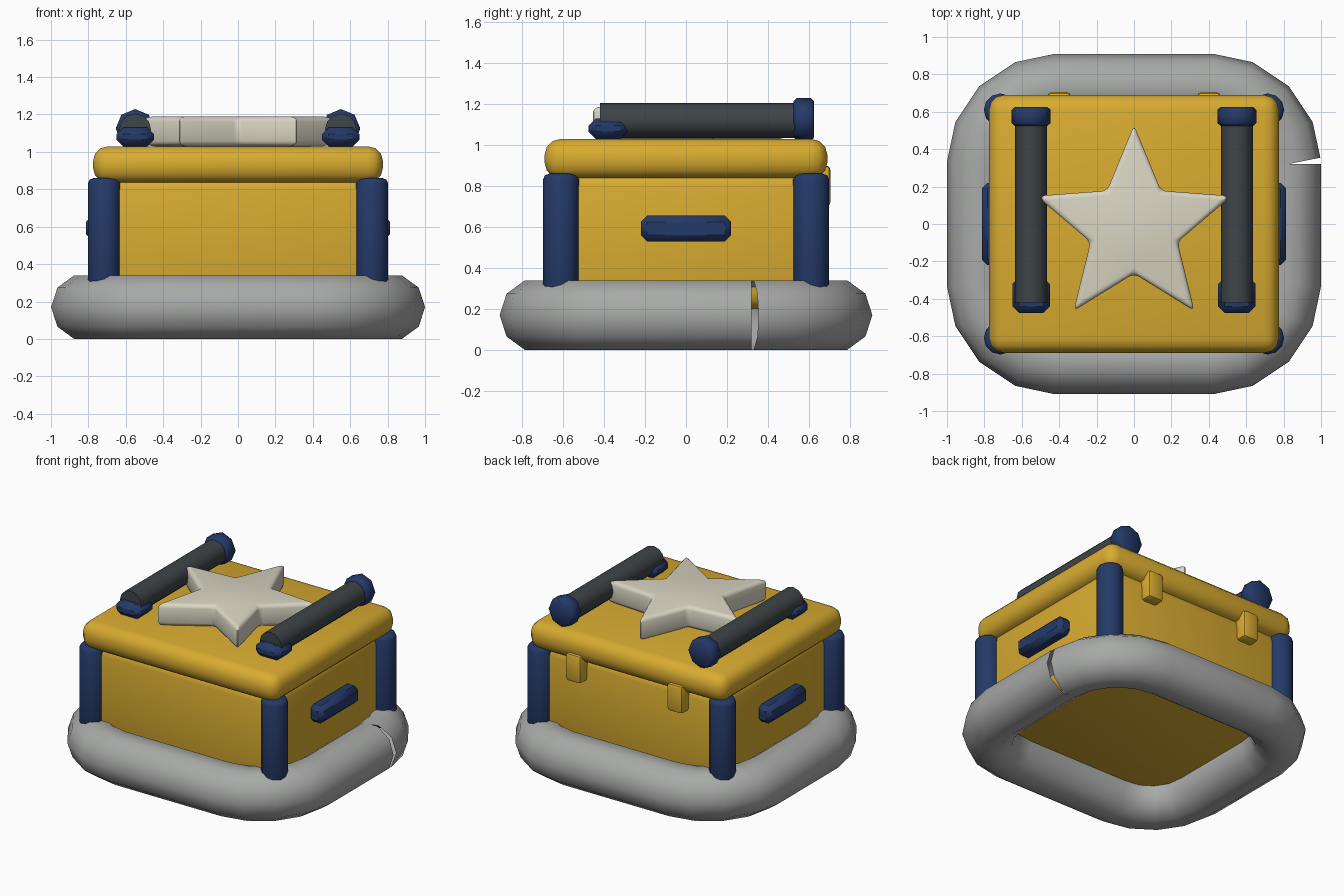
import bpy, bmesh, math
from mathutils import Vector, Matrix

if "Cube" in bpy.data.objects:
    bpy.data.objects.remove(bpy.data.objects["Cube"])


def material(name, rgb):
    m = bpy.data.materials.new(name)
    m.diffuse_color = (*rgb, 1)
    m.use_nodes = True
    m.node_tree.nodes["Principled BSDF"].inputs["Base Color"].default_value = m.diffuse_color
    return m


GOLD = material("gold", (0.69, 0.41, 0.03))
GREY = material("float grey", (0.39, 0.40, 0.39))
NAVY = material("navy", (0.018, 0.042, 0.14))
DARK = material("charcoal", (0.048, 0.058, 0.065))
CREAM = material("cream", (0.70, 0.67, 0.55))


def finish(name, bm, mat, bevel=0, segments=2, angle=50, smooth=40):
    bmesh.ops.recalc_face_normals(bm, faces=bm.faces)
    me = bpy.data.meshes.new(name)
    bm.to_mesh(me)
    bm.free()
    ob = bpy.data.objects.new(name, me)
    bpy.context.collection.objects.link(ob)
    me.materials.append(mat)
    if bevel:
        mod = ob.modifiers.new("bevel", "BEVEL")
        mod.width, mod.segments = bevel, segments
        mod.limit_method, mod.angle_limit = "ANGLE", math.radians(angle)
    bpy.ops.object.select_all(action="DESELECT")
    ob.select_set(True)
    bpy.context.view_layer.objects.active = ob
    if bevel:
        bpy.ops.object.modifier_apply(modifier="bevel")
    bpy.ops.object.shade_smooth_by_angle(angle=math.radians(smooth))
    return ob


def box(name, lo, hi, mat, bevel, segments=2):
    bm = bmesh.new()
    bmesh.ops.create_cube(bm, size=1)
    for v in bm.verts:
        v.co = [(a + b) / 2 + c * (b - a) for a, b, c in zip(lo, hi, v.co)]
    return finish(name, bm, mat, bevel, segments)


def cylinder(name, centre, r, length, sides, mat, axis="Z", bevel=0, segments=2):
    bm = bmesh.new()
    bmesh.ops.create_cone(bm, cap_ends=True, segments=sides, radius1=r, radius2=r, depth=length)
    rot = Matrix.Rotation(math.pi / 2, 4, "X") if axis == "Y" else Matrix()
    bmesh.ops.transform(bm, matrix=Matrix.Translation(centre) @ rot, verts=bm.verts)
    return finish(name, bm, mat, bevel, segments, 60, 50)


# Float ring: ten-sided tube along an open rounded rectangle, leaving a small seam
def float_ring():
    r, bend, hx, hy, sides = 0.178, 0.412, 0.41, 0.32, 10
    path = []
    for k, (sx, sy) in enumerate([(1, 1), (-1, 1), (-1, -1), (1, -1)]):
        for i in range(5):
            a = math.radians(90 * k + 22.5 * i)
            path.append(Vector((sx * hx + bend * math.cos(a), sy * hy + bend * math.sin(a), 0.17)))
    path.append(path[0].copy())
    bm = bmesh.new()
    rings = []
    for i, p in enumerate(path):
        t = Vector()
        if i:
            t += (p - path[i - 1]).normalized()
        if i < len(path) - 1:
            t += (path[i + 1] - p).normalized()
        t.normalize()
        out = Vector((t.y, -t.x, 0))
        rings.append([bm.verts.new(p + r * (out * math.cos(j * math.tau / sides)
                      + Vector((0, 0, math.sin(j * math.tau / sides))))) for j in range(sides)])
    for a, b in zip(rings, rings[1:]):
        for j in range(sides):
            n = (j + 1) % sides
            bm.faces.new((a[j], b[j], b[n], a[n]))
    finish("float_ring", bm, GREY, smooth=60)


float_ring()

# Chest body and lid
box("chest_body", (-0.72, -0.63, 0.20), (0.72, 0.63, 0.88), GOLD, 0.08, 3)
box("lid", (-0.775, -0.69, 0.835), (0.775, 0.69, 1.03), GOLD, 0.08, 3)

for sx, side in ((-1, "left"), (1, "right")):
    # Corner posts
    for sy, end in ((-1, "front"), (1, "back")):
        cylinder(f"{end}_{side}_post", (sx * 0.715, sy * 0.61, 0.53), 0.088, 0.66, 12, NAVY,
                 bevel=0.03)
    # Side handle
    xs = sorted((sx * 0.70, sx * 0.813))
    box(f"{side}_handle", (xs[0], -0.22, 0.53), (xs[1], 0.22, 0.655), NAVY, 0.03, 1)
    # Hinge at the back
    box(f"{side}_hinge", (sx * 0.40 - 0.062, 0.60, 0.70), (sx * 0.40 + 0.062, 0.705, 0.90),
        GOLD, 0.022, 2)
    # Roll on the lid with rear cap and front rest
    cylinder(f"{side}_roll", (sx * 0.55, 0.06, 1.12), 0.085, 0.96, 12, DARK, "Y")
    cylinder(f"{side}_roll_cap", (sx * 0.55, 0.575, 1.125), 0.104, 0.10, 8, NAVY, "Y", 0.015, 1)
    box(f"{side}_roll_rest", (sx * 0.55 - 0.1, -0.475, 1.03), (sx * 0.55 + 0.1, -0.285, 1.13),
        NAVY, 0.035, 1)

# Star on the lid
bm = bmesh.new()
pts = []
for i in range(10):
    a = math.pi / 2 + i * math.pi / 5
    r = 0.245 if i % 2 else 0.55
    pts.append(bm.verts.new((r * math.cos(a), r * math.sin(a) - 0.02, 1.03)))
face = bm.faces.new(pts)
top = bmesh.ops.extrude_face_region(bm, geom=[face])
bmesh.ops.translate(bm, vec=(0, 0, 0.16),
                    verts=[v for v in top["geom"] if isinstance(v, bmesh.types.BMVert)])
finish("star", bm, CREAM, 0.028, 3)
